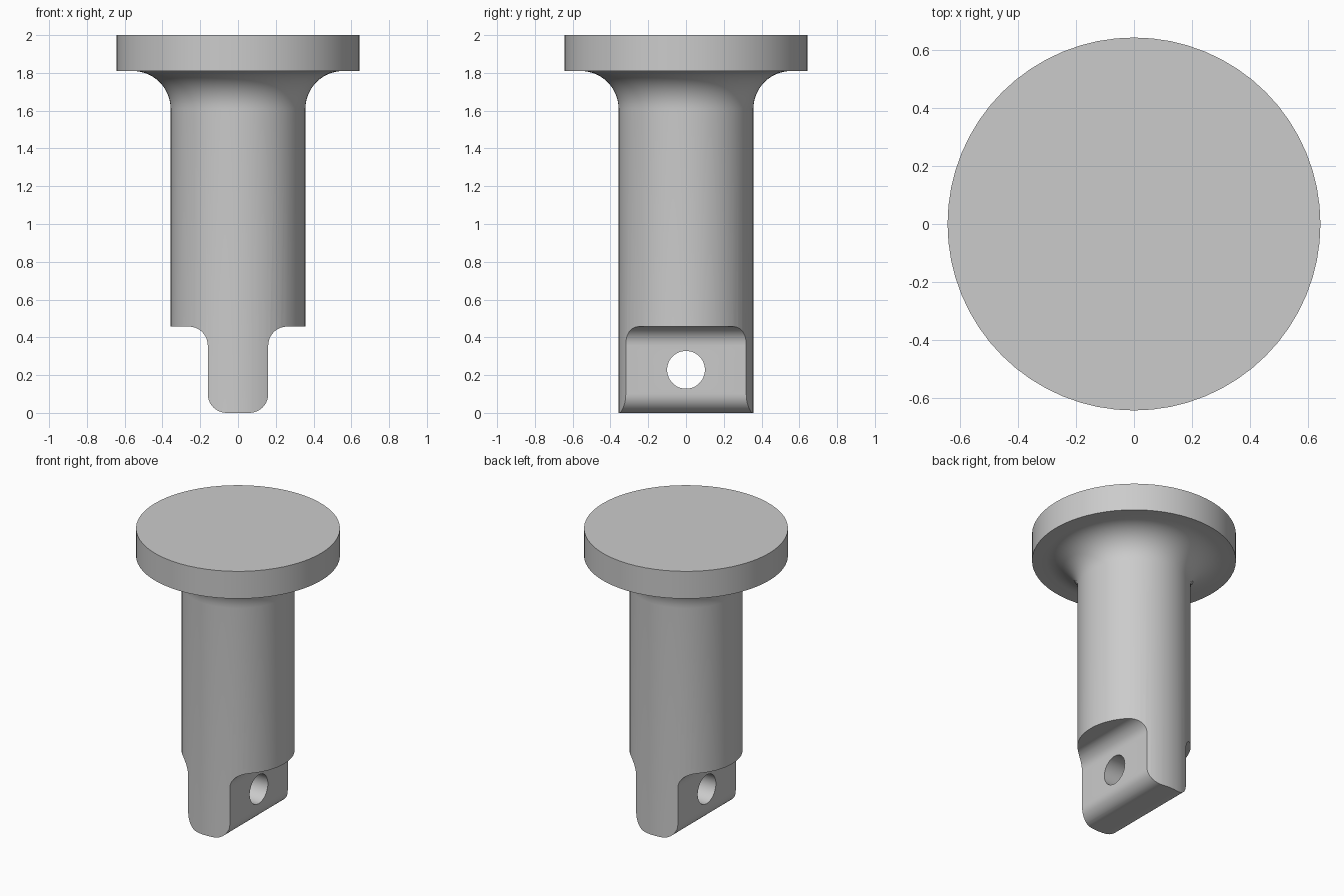
import bpy, bmesh, math
from math import cos, sin, pi

if "Cube" in bpy.data.objects:
    bpy.data.objects.remove(bpy.data.objects["Cube"], do_unlink=True)

SEGMENTS = 64
SHAFT_R, HEAD_R = 0.357, 0.643
HEAD_Z, TOP = 1.81, 2.0
TANG_X, SHOULDER_Z, ROUND = 0.16, 0.457, 0.1

grey = bpy.data.materials.new("plain_grey")
grey.use_nodes = True
grey.diffuse_color = (0.6, 0.6, 0.6, 1)
grey.node_tree.nodes["Principled BSDF"].inputs["Base Color"].default_value = grey.diffuse_color


def arc(cx, cz, r, start, end, steps=10):
    """Points on a circular arc, angles in degrees."""
    angles = [math.radians(start + (end - start) * i / steps) for i in range(steps + 1)]
    return [(cx + r * cos(a), cz + r * sin(a)) for a in angles]


def make_object(name, bm):
    bmesh.ops.recalc_face_normals(bm, faces=bm.faces)
    mesh = bpy.data.meshes.new(name)
    bm.to_mesh(mesh)
    bm.free()
    mesh.materials.append(grey)
    ob = bpy.data.objects.new(name, mesh)
    bpy.context.collection.objects.link(ob)
    return ob


def lathe(name, profile):
    """Revolve an (r, z) profile around z and cap both ends."""
    bm = bmesh.new()
    rings = [[bm.verts.new((r * cos(2 * pi * i / SEGMENTS), r * sin(2 * pi * i / SEGMENTS), z))
              for i in range(SEGMENTS)] for r, z in profile]
    for low, high in zip(rings, rings[1:]):
        for i in range(SEGMENTS):
            j = (i + 1) % SEGMENTS
            bm.faces.new((low[i], low[j], high[j], high[i]))
    bm.faces.new(rings[0])
    bm.faces.new(rings[-1])
    return make_object(name, bm)


def extrude_y(name, outline, half):
    """Extrude an (x, z) outline along y."""
    bm = bmesh.new()
    face = bm.faces.new([bm.verts.new((x, -half, z)) for x, z in outline])
    moved = bmesh.ops.extrude_face_region(bm, geom=[face])["geom"]
    bmesh.ops.translate(bm, vec=(0, 2 * half, 0),
                        verts=[v for v in moved if isinstance(v, bmesh.types.BMVert)])
    return make_object(name, bm)


# Shaft with a filleted flange, left long below for trimming
fillet = HEAD_Z - 1.61
profile = [(SHAFT_R, -0.1)]
profile += arc(SHAFT_R + fillet, HEAD_Z - fillet, fillet, 180, 90, 14)
profile += [(HEAD_R, HEAD_Z), (HEAD_R, TOP)]
pin = lathe("clevis_pin", profile)

# Side silhouette that leaves the flat rounded tang
right = arc(TANG_X - ROUND, ROUND, ROUND, -90, 0)
right += arc(TANG_X + ROUND, SHOULDER_Z - ROUND, ROUND, 180, 90)
right += [(1, SHOULDER_Z), (1, TOP + 0.5)]
left = [(-x, z) for x, z in reversed(right)]
tang_cutter = extrude_y("tang_cutter", right + left, 1)

# Cross hole through the tang
bm = bmesh.new()
bmesh.ops.create_cone(bm, cap_ends=True, segments=48, radius1=0.1, radius2=0.1, depth=1)
for v in bm.verts:
    v.co = (v.co.z, v.co.x, v.co.y + 0.228)
hole_cutter = make_object("hole_cutter", bm)

# Apply the cuts
bpy.context.view_layer.objects.active = pin
pin.select_set(True)
for cutter, operation in ((tang_cutter, "INTERSECT"), (hole_cutter, "DIFFERENCE")):
    mod = pin.modifiers.new(cutter.name, "BOOLEAN")
    mod.operation, mod.object, mod.solver = operation, cutter, "EXACT"
    bpy.ops.object.modifier_apply(modifier=mod.name)
    bpy.data.objects.remove(cutter, do_unlink=True)

bpy.ops.object.shade_smooth_by_angle(angle=math.radians(30))
